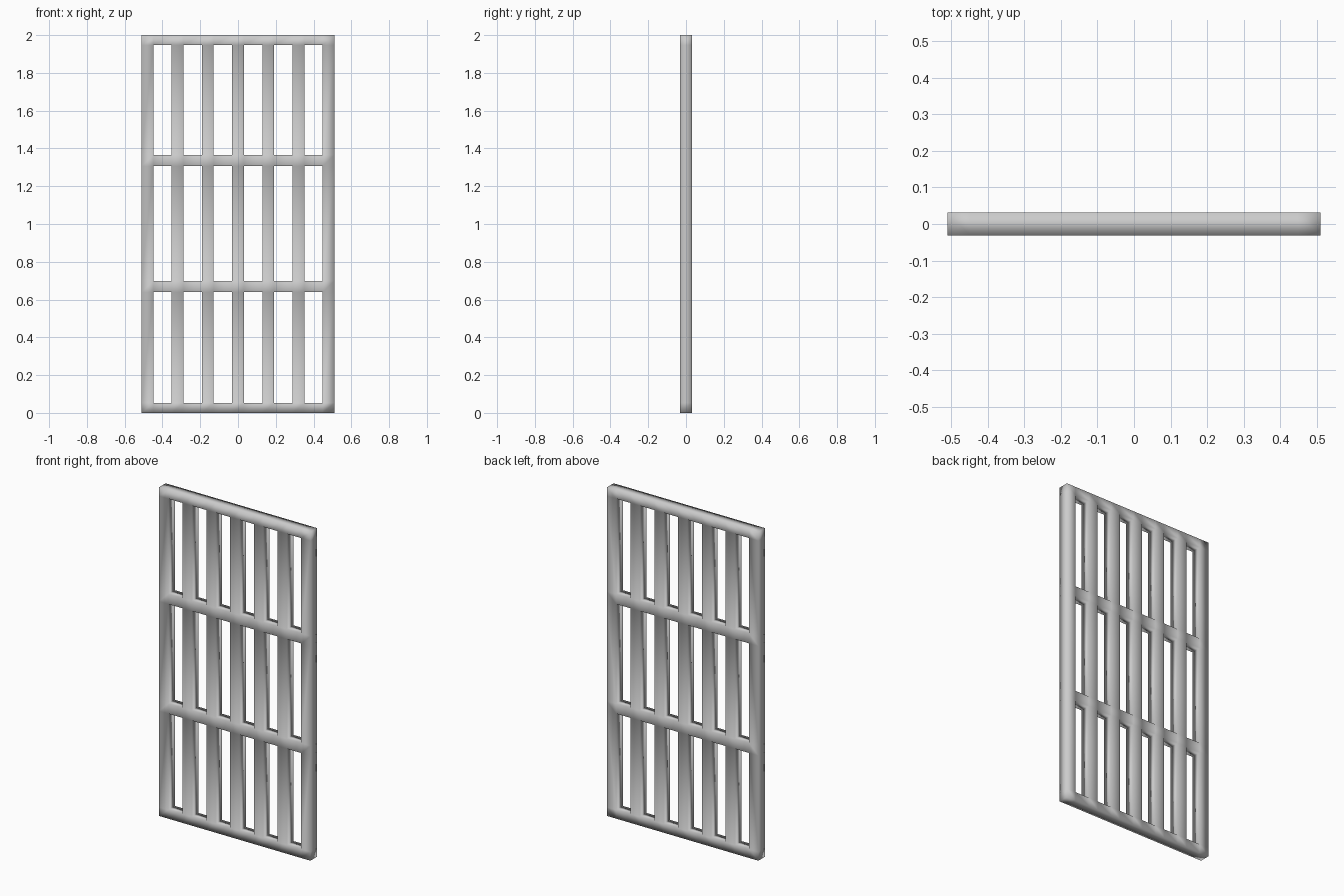
import bpy, bmesh

if "Cube" in bpy.data.objects:
    bpy.data.objects.remove(bpy.data.objects["Cube"])

HALF_W, HALF_D = 0.51, 0.032
BAR = 0.062

# cut lines of the lattice: stiles and five bars across, four rails up
xs = [-HALF_W, -HALF_W + BAR]
for i in range(-2, 3):
    xs += [i * 0.16 - BAR / 2, i * 0.16 + BAR / 2]
xs += [HALF_W - BAR, HALF_W]
zs = [0, 0.053, 0.639, 0.699, 1.306, 1.366, 1.947, 2.0]

# solid cells of the lattice; cells odd in both directions are openings
bm = bmesh.new()
grid = [[bm.verts.new((x, -HALF_D, z)) for z in zs] for x in xs]
for i in range(len(xs) - 1):
    for j in range(len(zs) - 1):
        if i % 2 and j % 2:
            continue
        bm.faces.new((grid[i][j], grid[i + 1][j], grid[i + 1][j + 1], grid[i][j + 1]))

# thickness, keeping the front sheet and adding back and side walls
front = bm.faces[:]
res = bmesh.ops.extrude_face_region(bm, geom=front, use_keep_orig=True)
moved = [g for g in res["geom"] if isinstance(g, bmesh.types.BMVert)]
bmesh.ops.translate(bm, verts=moved, vec=(0, 2 * HALF_D, 0))
bmesh.ops.recalc_face_normals(bm, faces=bm.faces[:])

# soft shading over the whole lattice
for f in bm.faces:
    f.smooth = True

mesh = bpy.data.meshes.new("barred_panel")
bm.to_mesh(mesh)
bm.free()
panel = bpy.data.objects.new("barred_panel", mesh)
bpy.context.collection.objects.link(panel)
